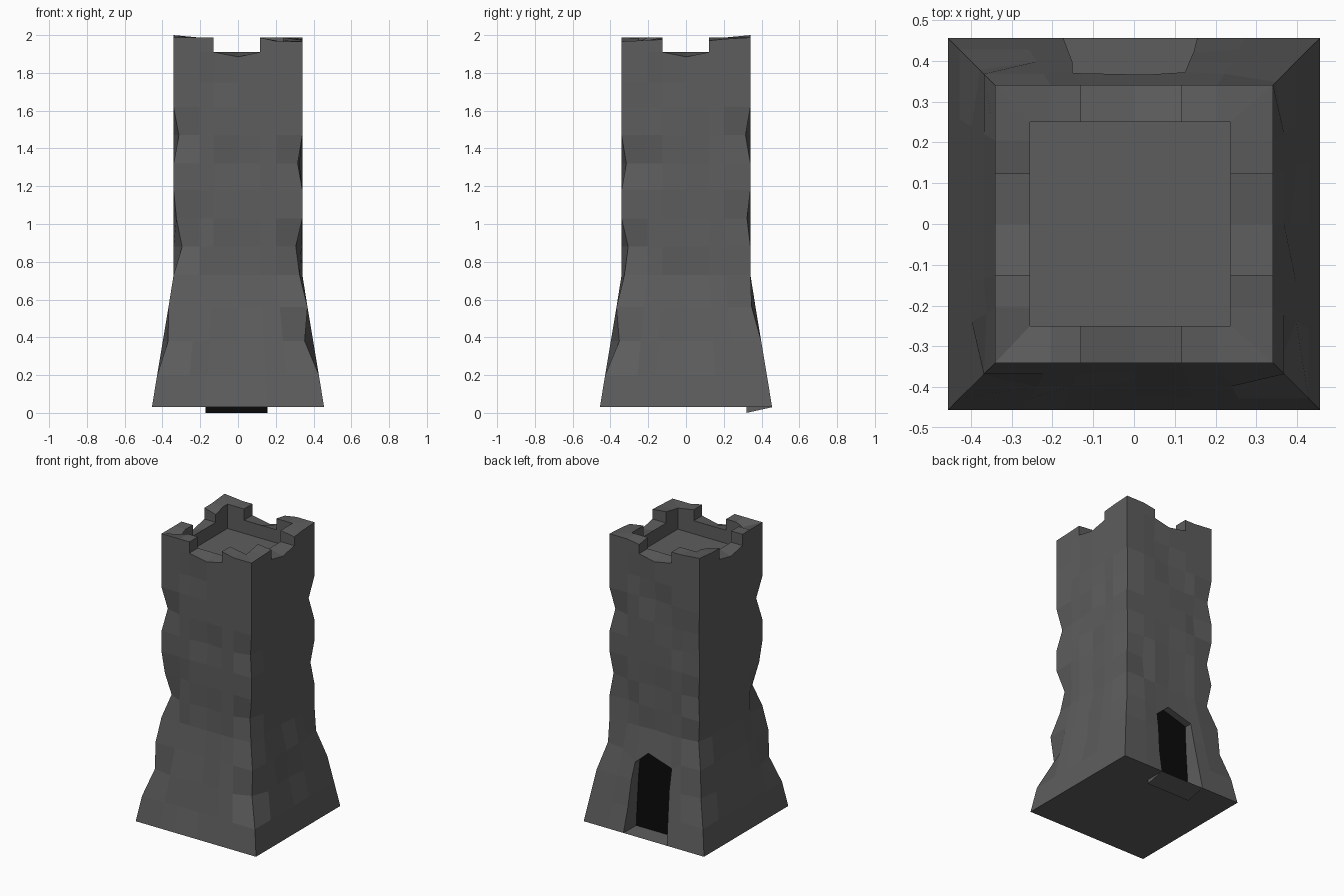
import bpy, bmesh, random

if "Cube" in bpy.data.objects:
    bpy.data.objects.remove(bpy.data.objects["Cube"])

random.seed(4)


def material(name, v):
    m = bpy.data.materials.new(name)
    m.diffuse_color = (v, v, v, 1)
    m.use_nodes = True
    m.node_tree.nodes["Principled BSDF"].inputs["Base Color"].default_value = m.diffuse_color
    return m


# stone courses: heights and half widths (flared foot, straight shaft)
Z = [.03, .2, .38, .56, .73, .88, 1.03, 1.18, 1.32, 1.47, 1.62, 1.75, 1.91]
R = [.456, .428, .398, .368] + [.341] * 9
# chipped corners: course -> inward dent (front-left, front-right, back-right, back-left)
CHIPS = [{2: .028, 5: .045, 6: .015, 9: .028},
         {2: .045, 4: .015, 5: .035, 8: .025},
         {3: .02, 6: .018, 9: .026},
         {2: .02, 4: .02, 6: .02, 9: .018}]
# brick joints along front, right, back, left (the middle two bricks are the crenel gap)
COLS = [[-1, -.6, -.38, 0, .34, .6], [-1, -.6, -.365, 0, .36, .6],
        [1, .6, .34, 0, -.38, -.6], [1, .6, .36, 0, -.365, -.6]]
N = 24


def on_side(side, along, out):
    return [(along, -out), (out, along), (along, out), (-out, along)][side]


bm = bmesh.new()

# wall rings
rings = []
for lv, (z, r) in enumerate(zip(Z, R)):
    ring = []
    for s in range(4):
        for c, t in enumerate(COLS[s]):
            if c == 0:
                d = CHIPS[s].get(lv, 0)
                sign = [(-1, -1), (1, -1), (1, 1), (-1, 1)][s]
                x, y = sign[0] * (r - d), sign[1] * (r - d)
            else:
                chip = 0 < lv < 12 and random.random() < .16
                x, y = on_side(s, t * r, r - (random.uniform(.006, .016) if chip else 0))
            dip = .025 if lv == 12 and c == 3 else 0
            ring.append(bm.verts.new((x, y, z - dip)))
    rings.append(ring)


def bridge(a, b):
    return [bm.faces.new((a[i], a[(i + 1) % N], b[(i + 1) % N], b[i])) for i in range(N)]


walls = [bridge(a, b) for a, b in zip(rings, rings[1:])]
bm.faces.new(rings[0][::-1])

# parapet ledge, inner wall and roof floor
rim, floor = [], []
for v in rings[-1]:
    x = max(-.255, min(.237, v.co.x))
    y = max(-.25, min(.25, v.co.y))
    rim.append(bm.verts.new((x, y, 1.91)))
    floor.append(bm.verts.new((x, y, 1.82)))
ledge = bridge(rings[-1], rim)
bridge(rim, floor)
bm.faces.new(floor)

# corner merlons
ext = bmesh.ops.extrude_face_region(
    bm, geom=[f for i, f in enumerate(ledge) if i % 6 not in (2, 3)])
bmesh.ops.delete(bm, geom=[f for i, f in enumerate(ledge)
                           if f.is_valid and i % 6 not in (2, 3)], context='FACES_ONLY')
for v in [g for g in ext['geom'] if isinstance(g, bmesh.types.BMVert)]:
    v.co.z = 1.987 - (random.uniform(0, .025) if random.random() < .4 else 0)
    if v.co.x < -.3 and v.co.y > .3:
        v.co.z = 2.0

# arched doorway opening in the back wall
top = rings[3]
for i, co in ((14, (.125, .372, .49)), (15, (.03, .366, .575)), (16, (-.15, .37, .52))):
    top[i].co = co
bmesh.ops.delete(bm, geom=[walls[l][i] for l in range(3) for i in (14, 15)], context='FACES')
edge = [e for e in bm.edges if e.is_boundary]
jamb = bmesh.ops.extrude_edge_only(bm, edges=edge)['geom']
for v in [g for g in jamb if isinstance(g, bmesh.types.BMVert)]:
    v.co.y = .32
    if v.co.z < .1:
        v.co.z = 0
bmesh.ops.recalc_face_normals(bm, faces=bm.faces[:])

# dark door panel at the back of the recess
inner = [e for e in jamb if isinstance(e, bmesh.types.BMEdge) and e.is_boundary]
for f in bmesh.ops.edgeloop_fill(bm, edges=inner)['faces']:
    f.material_index = 1
bmesh.ops.recalc_face_normals(bm, faces=bm.faces[:])

me = bpy.data.meshes.new("stone_tower")
bm.to_mesh(me)
bm.free()
me.materials.append(material("stone", .11))
me.materials.append(material("dark_doorway", .003))
bpy.context.collection.objects.link(bpy.data.objects.new("stone_tower", me))
